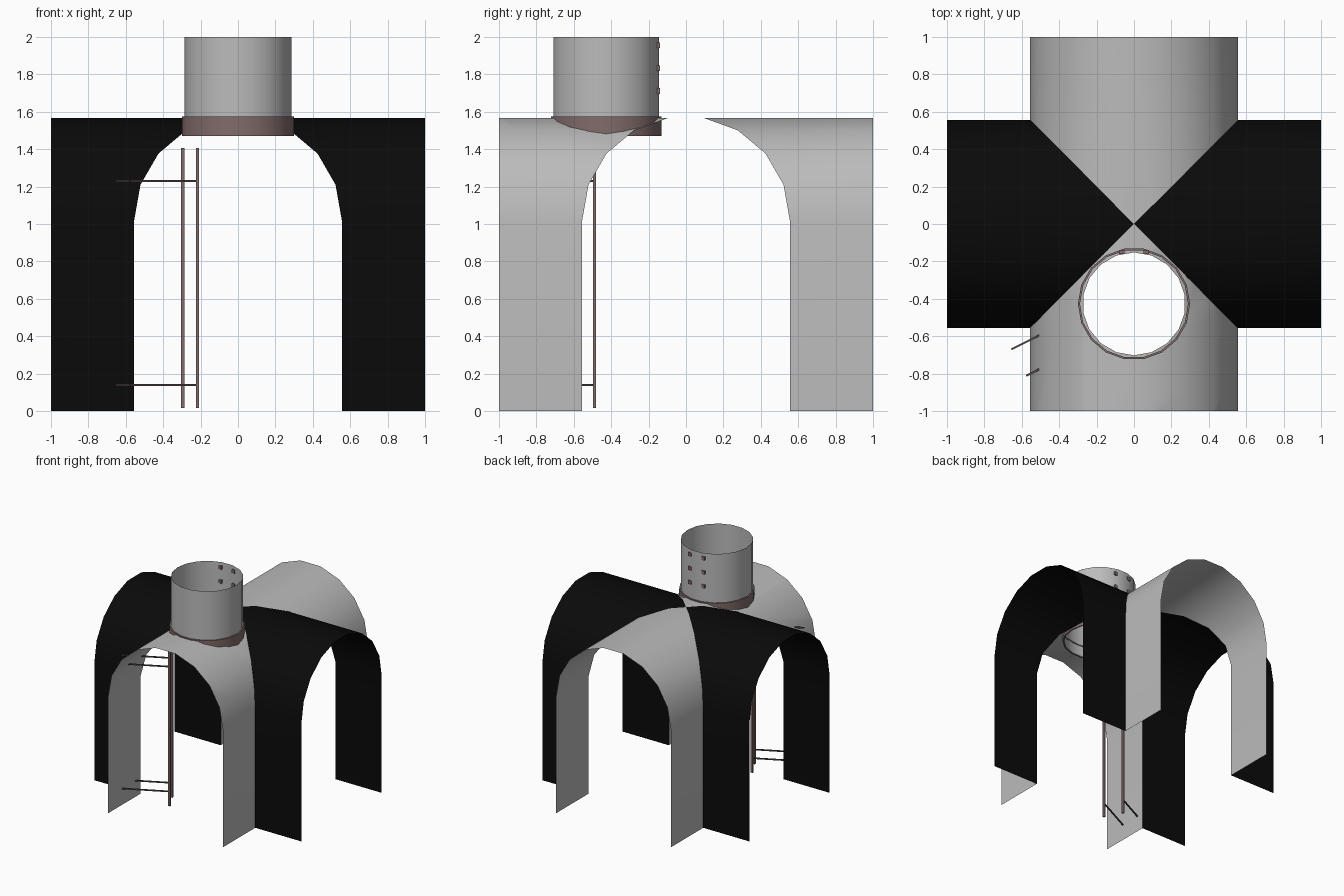
import bpy, bmesh, math
from mathutils import Vector, Matrix

if "Cube" in bpy.data.objects:
    bpy.data.objects.remove(bpy.data.objects["Cube"])


def material(name, rgb):
    m = bpy.data.materials.new(name)
    m.use_nodes = True
    m.diffuse_color = (*rgb, 1)
    bsdf = m.node_tree.nodes["Principled BSDF"]
    bsdf.inputs["Base Color"].default_value = (*rgb, 1)
    bsdf.inputs["Roughness"].default_value = 0.8
    return m


GREY = material("light grey", (0.5, 0.5, 0.5))
BLACK = material("black", (0.003, 0.003, 0.003))
BROWN = material("dusty brown", (0.22, 0.15, 0.145))
DARK = material("dark brown", (0.1, 0.075, 0.07))


def finish(name, bm, mat, smooth=False):
    me = bpy.data.meshes.new(name)
    bm.to_mesh(me)
    bm.free()
    ob = bpy.data.objects.new(name, me)
    bpy.context.collection.objects.link(ob)
    me.materials.append(mat)
    if smooth:
        bpy.ops.object.select_all(action="DESELECT")
        ob.select_set(True)
        bpy.context.view_layer.objects.active = ob
        bpy.ops.object.shade_smooth_by_angle(angle=math.radians(30))
    return ob


# Crossing vaults: arch profile swept outward from the diagonal groin lines
HALF, SPRING = 0.555, 1.02
angles = [math.radians(a) for a in (0, 20, 40, 60, 80, 90, 100, 120, 140, 160, 180)]
crown = SPRING + HALF * math.sin(math.radians(80))
profile = [(HALF, 0)]
profile += [(HALF * math.cos(a), min(SPRING + HALF * math.sin(a), crown)) for a in angles]
profile += [(-HALF, 0)]

SHAFT_Y, SIDES = -0.427, 18


def vault_arm(turn):
    bm = bmesh.new()
    outer = [bm.verts.new((u, -1, z)) for u, z in profile]
    inner = [bm.verts.new((u, -abs(u), z)) for u, z in profile]
    for i in range(len(profile) - 1):
        bm.faces.new((outer[i], inner[i], inner[i + 1], outer[i + 1]))
    bm.transform(Matrix.Rotation(turn, 4, "Z"))
    return bm


def cut_round_hole(bm, centre, radius):
    # Clip the inside region one polygon side at a time, then remove it
    inside = list(bm.faces)
    apothem = radius * math.cos(math.pi / SIDES)
    for i in range(SIDES):
        a = math.pi * (2 * i + 1) / SIDES + math.pi / 2
        n = Vector((math.cos(a), math.sin(a), 0))
        p = centre + n * apothem
        parts = set(inside)
        parts |= {e for f in inside for e in f.edges} | {v for f in inside for v in f.verts}
        cut = bmesh.ops.bisect_plane(bm, geom=list(parts), plane_co=p, plane_no=n)
        faces = {g for g in cut["geom"] if isinstance(g, bmesh.types.BMFace)}
        inside = [f for f in faces if (f.calc_center_median() - p).dot(n) < 0]
    bmesh.ops.delete(bm, geom=inside, context="FACES")


front = vault_arm(0)
cut_round_hole(front, Vector((0, SHAFT_Y, 0)), 0.275)
finish("front_vault", front, GREY, True)
finish("left_vault", vault_arm(math.pi / 2), BLACK, True)
finish("back_vault", vault_arm(math.pi), GREY, True)
finish("right_vault", vault_arm(-math.pi / 2), BLACK, True)


# Round shaft and its collar
def tube(name, rings, mat, closed=False):
    bm = bmesh.new()
    loops = []
    for r, z in rings:
        loops.append([bm.verts.new((r * math.cos(2 * math.pi * i / SIDES),
                                    SHAFT_Y + r * math.sin(2 * math.pi * i / SIDES), z))
                      for i in range(SIDES)])
    pairs = list(zip(loops, loops[1:]))
    if closed:
        pairs.append((loops[-1], loops[0]))
    for a, b in pairs:
        for i in range(SIDES):
            j = (i + 1) % SIDES
            bm.faces.new((a[i], a[j], b[j], b[i]))
    return finish(name, bm, mat, True)


tube("shaft_tube", [(0.287, 1.48), (0.287, 2)], GREY)
tube("shaft_collar", [(0.3, 1.47), (0.3, 1.575), (0.289, 1.575), (0.289, 1.47)], BROWN, True)


# Straight square bar between two points
def bar(name, start, end, width, mat):
    start, end = Vector(start), Vector(end)
    d = end - start
    bm = bmesh.new()
    bmesh.ops.create_cube(bm, size=1)
    bm.transform(Matrix.Translation((start + end) / 2)
                 @ d.to_track_quat("Z", "Y").to_matrix().to_4x4()
                 @ Matrix.Diagonal((width, width, d.length, 1)))
    return finish(name, bm, mat)


# Small foothold blocks through the back of the shaft
for side, x in (("left", 0.065), ("right", -0.065)):
    for row in range(3):
        z = 1.955 - 0.122 * row
        bar(f"foothold_{side}_{row + 1}", (x, -0.16, z), (x, -0.14, z), 0.03, BROWN)

# Ladder rails with wall brackets
for side, x, y in (("back", -0.295, -0.49), ("front", -0.217, -0.632)):
    bar(f"ladder_rail_{side}", (x, y, 0.015), (x, y, 1.405), 0.017, BROWN)
    for level, z in (("lower", 0.14), ("upper", 1.23)):
        bar(f"ladder_bracket_{side}_{level}", (x, y, z), (x - 0.36, y - 0.18, z), 0.01, DARK)
